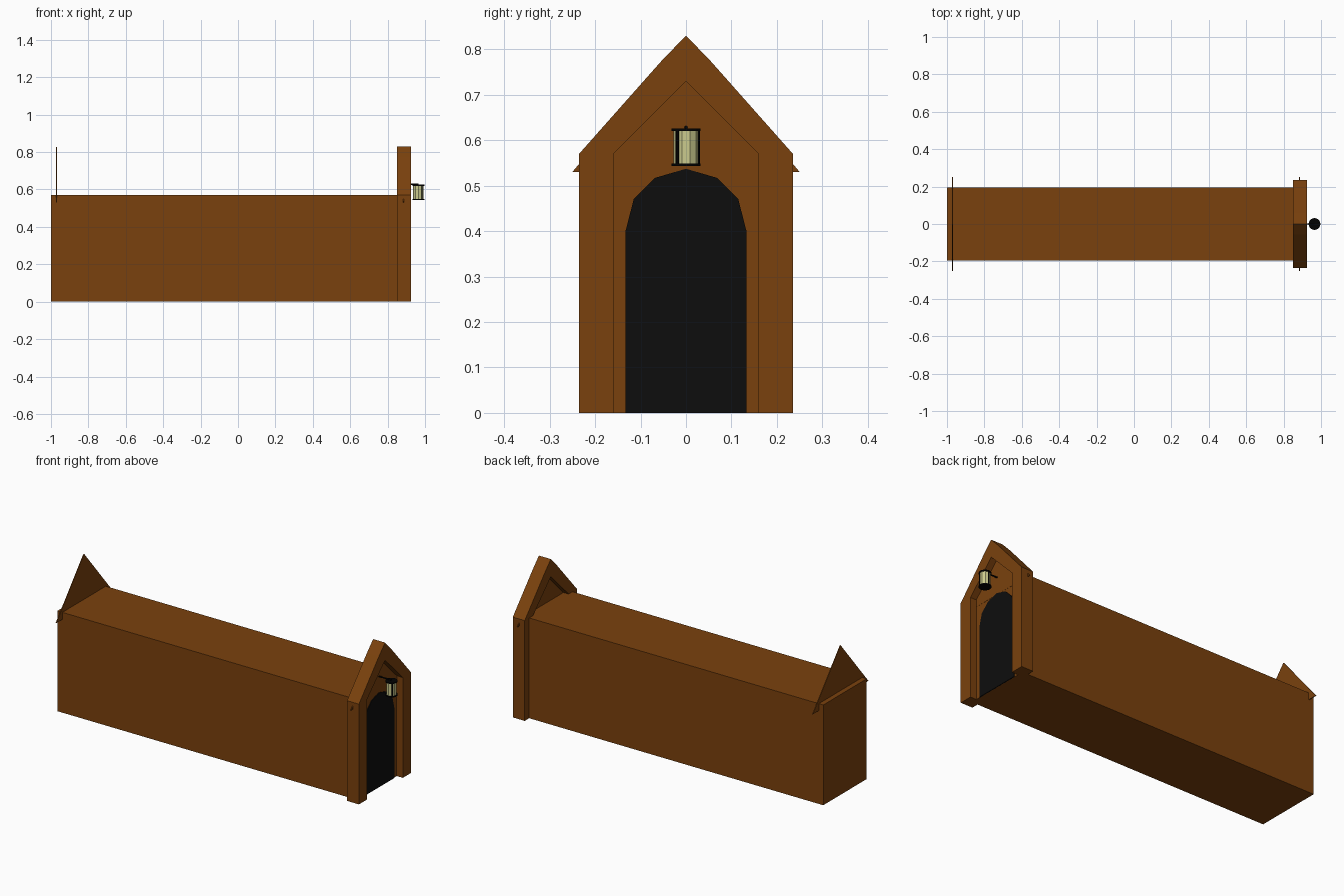
import bpy, bmesh
from math import cos, sin, radians
from mathutils import Matrix, Vector

cube = bpy.data.objects.get("Cube")
if cube:
    bpy.data.objects.remove(cube, do_unlink=True)


def material(name, rgb):
    m = bpy.data.materials.new(name)
    m.use_nodes = True
    m.diffuse_color = (*rgb, 1)
    m.node_tree.nodes["Principled BSDF"].inputs["Base Color"].default_value = (*rgb, 1)
    return m


WOOD = material("brown wood", (0.195, 0.053, 0.004))
BLACK = material("door black", (0.004, 0.004, 0.004))
IRON = material("lantern iron", (0.001, 0.001, 0.001))
GLASS = material("pale yellow glass", (0.6, 0.6, 0.27))


def finish(name, bm, mat):
    bmesh.ops.recalc_face_normals(bm, faces=bm.faces)
    mesh = bpy.data.meshes.new(name)
    bm.to_mesh(mesh)
    bm.free()
    mesh.materials.append(mat)
    obj = bpy.data.objects.new(name, mesh)
    bpy.context.collection.objects.link(obj)
    return obj


def prism(name, outline, x0, x1, mat):
    """Extrude a closed (y, z) outline along x."""
    bm = bmesh.new()
    face = bm.faces.new([bm.verts.new((x0, y, z)) for y, z in outline])
    ext = bmesh.ops.extrude_face_region(bm, geom=[face])
    moved = [v for v in ext["geom"] if isinstance(v, bmesh.types.BMVert)]
    bmesh.ops.translate(bm, verts=moved, vec=(x1 - x0, 0, 0))
    return finish(name, bm, mat)


def mirrored(half):
    """Full outline from its right half, listed from bottom to apex."""
    return half + [(-y, z) for y, z in reversed(half) if y]


def cylinder(name, start, end, radius, sides, mat):
    a, b = Vector(start), Vector(end)
    bm = bmesh.new()
    bmesh.ops.create_cone(bm, cap_ends=True, segments=sides, radius1=radius,
                          radius2=radius, depth=(b - a).length)
    turn = (b - a).to_track_quat('Z', 'Y').to_matrix().to_4x4()
    bm.transform(Matrix.Translation((a + b) / 2) @ turn)
    return finish(name, bm, mat)


# Long hall and its two thin gable boards
prism("hall_body", mirrored([(0.195, 0), (0.195, 0.57)]), -1, 0.886, WOOD)
for name, x in (("rear_gable", -0.97), ("entrance_gable", 0.885)):
    prism(name, mirrored([(0.25, 0.53), (0, 0.828)]), x - 0.002, x + 0.002, WOOD)

# Pointed entrance frame, open at the bottom
outer = mirrored([(0.235, 0), (0.235, 0.57), (0.055, 0.773), (0, 0.83)])
inner = mirrored([(0.16, 0), (0.16, 0.57), (0, 0.73)])
prism("entrance_frame", outer + inner[::-1], 0.85, 0.925, WOOD)

# Arched doorway plate
arch = [(0.133, 0), (0.133, 0.4), (0.115, 0.47), (0.068, 0.517), (0, 0.537)]
prism("doorway", mirrored(arch), 0.884, 0.89, BLACK)

# Hanging lantern
LX = 0.965
cylinder("lantern_glass", (LX, 0, 0.546), (LX, 0, 0.622), 0.027, 10, GLASS)
for name, z in (("lantern_base", 0.543), ("lantern_cap", 0.62)):
    cylinder(name, (LX, 0, z), (LX, 0, z + 0.006), 0.032, 16, IRON)
for i, angle in enumerate((-45, 90, 180)):
    px, py = LX + 0.027 * cos(radians(angle)), 0.027 * sin(radians(angle))
    cylinder(f"lantern_post_{i + 1}", (px, py, 0.545), (px, py, 0.624), 0.004, 6, IRON)
cylinder("lantern_bracket", (0.886, 0, 0.628), (LX, 0, 0.628), 0.004, 8, IRON)
